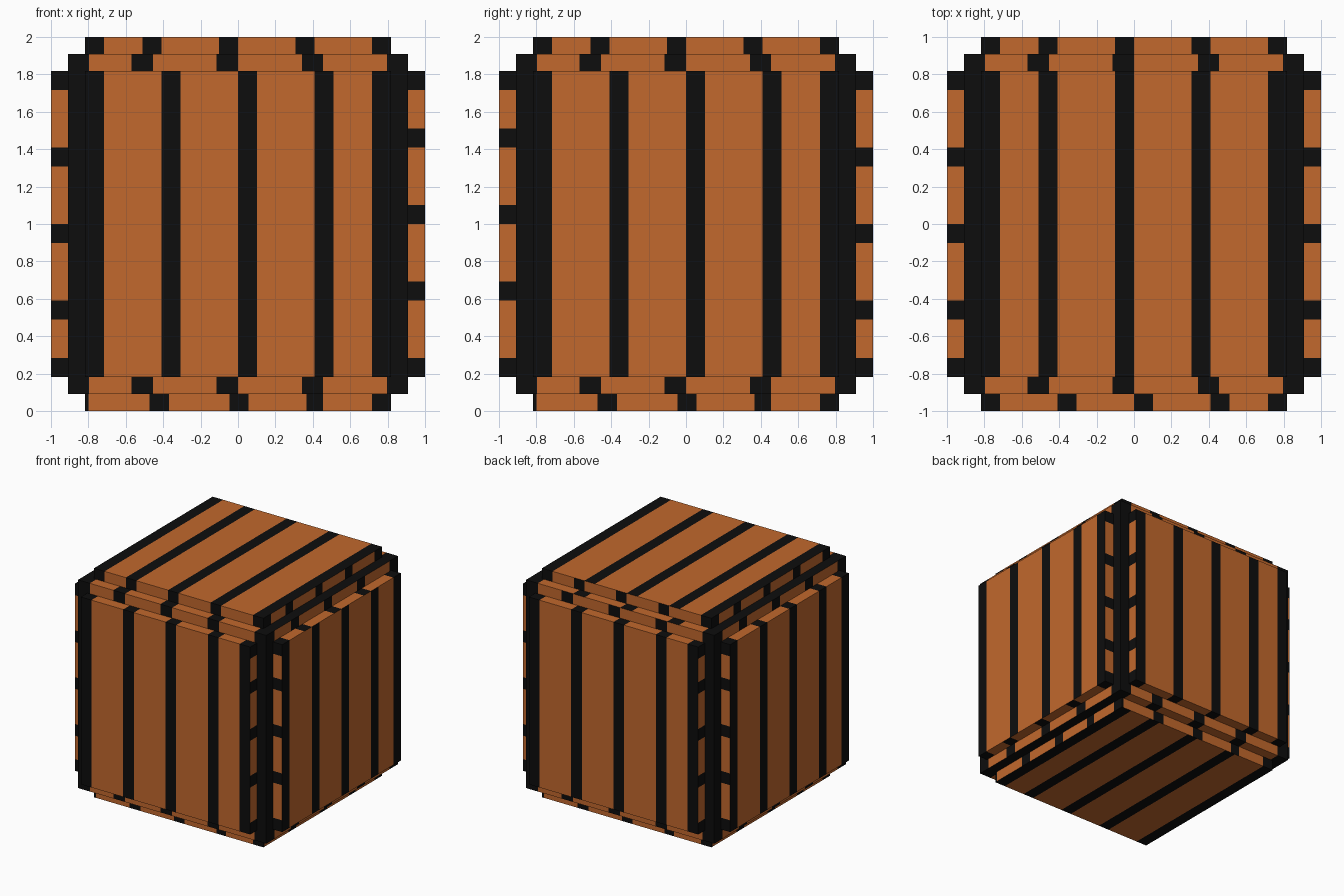
import bpy, bmesh
from mathutils import Vector

if "Cube" in bpy.data.objects:
    bpy.data.objects.remove(bpy.data.objects["Cube"])

CORE, PANEL, OUT = 10 / 11, 9 / 11, 1.0   # half sizes of core, panels, whole


def material(name, rgb):
    m = bpy.data.materials.new(name)
    m.diffuse_color = (*rgb, 1)
    m.use_nodes = True
    m.node_tree.nodes["Principled BSDF"].inputs["Base Color"].default_value = m.diffuse_color
    return m


MATS = [material("orange_wood", (0.539, 0.138, 0.026)),
        material("black_gap", (0.004, 0.004, 0.004))]

# Dark gaps between planks, in sixteenths of a face width
N = [(0, 1), (3, 4), (7, 8), (11, 12), (15, 16)]
P = [(0, .18), (3.37, 4.4), (7.55, 8.55), (11.57, 12.45), (15, 16)]


def mirrored(bands):
    return [(16 - b, 16 - a) for a, b in reversed(bands)]


M, Q = mirrored(N), mirrored(P)


def striped_face(bm, axis, sign, pos, across, half, lo, hi, bands):
    """Flat face normal to axis, cut into strips along the 'across' axis."""
    along = 3 - axis - across
    cuts = [c for band in bands for c in band]
    for i, (a, b) in enumerate(zip(cuts, cuts[1:])):
        pts = []
        for u, v in ((a, lo), (b, lo), (b, hi), (a, hi)):
            p = Vector((0, 0, 0))
            p[axis] = sign * pos
            p[across] = (u / 8 - 1) * half
            p[along] = v
            p.z += 1
            pts.append(bm.verts.new(p))
        f = bm.faces.new(pts)
        f.normal_update()
        if f.normal[axis] * sign < 0:
            f.normal_flip()
        f.material_index = 1 - i % 2


def finish(name, bm):
    bmesh.ops.remove_doubles(bm, verts=bm.verts, dist=1e-5)
    me = bpy.data.meshes.new(name)
    bm.to_mesh(me)
    bm.free()
    for m in MATS:
        me.materials.append(m)
    bpy.context.collection.objects.link(bpy.data.objects.new(name, me))


def panel(name, axis, sign, across, bands, sides):
    """Raised square panel: striped outer face plus four striped rims."""
    bm = bmesh.new()
    striped_face(bm, axis, sign, OUT, across, PANEL, -PANEL, PANEL, bands)
    for (ax, s), rim in sides.items():
        striped_face(bm, ax, s, PANEL, 3 - axis - ax, PANEL,
                     sign * CORE, sign * OUT, rim)
    finish(name, bm)


# Inner core cube
bm = bmesh.new()
for axis, sign, across, bands in ((1, -1, 0, N), (1, 1, 0, M), (0, 1, 1, N),
                                  (0, -1, 1, M), (2, 1, 0, N), (2, -1, 0, M)):
    striped_face(bm, axis, sign, CORE, across, CORE, -CORE, CORE, bands)
finish("core_cube", bm)

# Six raised plank panels
panel("front_panel", 1, -1, 0, M,
      {(2, 1): M, (2, -1): M, (0, 1): M, (0, -1): N})
panel("back_panel", 1, 1, 0, N,
      {(2, 1): N, (2, -1): N, (0, 1): N, (0, -1): M})
panel("right_panel", 0, 1, 1, M,
      {(2, 1): N, (2, -1): N, (1, -1): M, (1, 1): N})
panel("left_panel", 0, -1, 1, N,
      {(2, 1): N, (2, -1): N, (1, -1): N, (1, 1): M})
panel("top_panel", 2, 1, 0, N,
      {(1, -1): N, (1, 1): M, (0, 1): N, (0, -1): M})
panel("bottom_panel", 2, -1, 0, M,
      {(1, -1): P, (1, 1): Q, (0, 1): P, (0, -1): Q})
